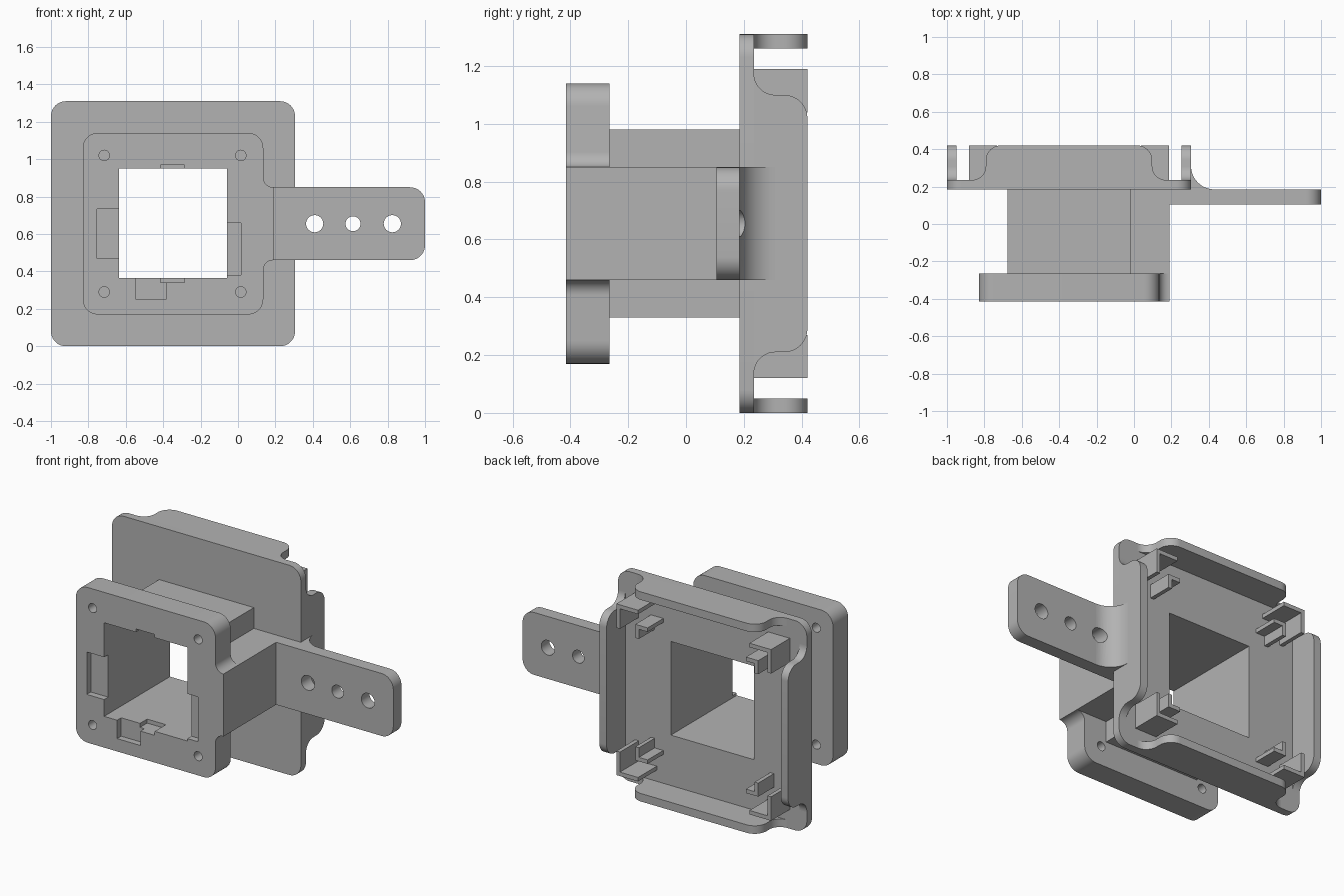
import bpy, bmesh, math
from mathutils import Vector

if "Cube" in bpy.data.objects:
    bpy.data.objects.remove(bpy.data.objects["Cube"])

grey = bpy.data.materials.new("mid_grey")
grey.diffuse_color = (0.45, 0.45, 0.45, 1)
grey.use_nodes = True
grey.node_tree.nodes["Principled BSDF"].inputs["Base Color"].default_value = grey.diffuse_color
CX, CZ = -0.3475, 0.655          # centre of the square housing


def rounded(pts, steps=10):
    """Points (a, b, radius) -> outline with filleted corners, convex or concave."""
    out = []
    for i, (a, b, r) in enumerate(pts):
        p = Vector((a, b))
        if not r:
            out.append(p)
            continue
        u = (Vector(pts[i - 1][:2]) - p).normalized()
        v = (Vector(pts[(i + 1) % len(pts)][:2]) - p).normalized()
        half = u.angle(v) / 2
        c = p + (u + v).normalized() * r / math.sin(half)
        s, e = p + u * r / math.tan(half) - c, p + v * r / math.tan(half) - c
        sweep = s.angle_signed(e)
        for k in range(steps + 1):
            t = -sweep * k / steps
            out.append(c + Vector((s.x * math.cos(t) - s.y * math.sin(t),
                                   s.x * math.sin(t) + s.y * math.cos(t))))
    return out


def rect(a0, a1, b0, b1, r=0):
    return rounded([(a0, b0, r), (a1, b0, r), (a1, b1, r), (a0, b1, r)])


def circle(a, b, r, n=32):
    return [Vector((a + r * math.cos(k * math.tau / n), b + r * math.sin(k * math.tau / n)))
            for k in range(n)]


def prism(name, outline, d0, d1, axis="y"):
    """Extrude an outline along an axis: y takes (x,z), z takes (x,y), x takes (y,z)."""
    place = {"y": lambda p, d: (p.x, d, p.y), "z": lambda p, d: (p.x, p.y, d),
             "x": lambda p, d: (d, p.x, p.y)}[axis]
    bm = bmesh.new()
    f = bm.faces.new([bm.verts.new(place(p, d0)) for p in outline])
    ext = bmesh.ops.extrude_face_region(bm, geom=[f])["geom"]
    shift = Vector(place(Vector((0, 0)), d1 - d0))
    bmesh.ops.translate(bm, vec=shift, verts=[g for g in ext if isinstance(g, bmesh.types.BMVert)])
    bmesh.ops.recalc_face_normals(bm, faces=bm.faces)
    me = bpy.data.meshes.new(name)
    bm.to_mesh(me)
    bm.free()
    ob = bpy.data.objects.new(name, me)
    me.materials.append(grey)
    bpy.context.collection.objects.link(ob)
    return ob


def cut(ob, outline, d0, d1):
    cutter = prism("cutter", outline, d0, d1)
    cutter.hide_render = True
    m = ob.modifiers.new("cut", "BOOLEAN")
    m.operation, m.solver, m.object = "DIFFERENCE", "EXACT", cutter
    bpy.context.view_layer.objects.active = ob
    bpy.ops.object.modifier_apply(modifier=m.name)
    bpy.data.objects.remove(cutter)


opening = rect(-0.635, -0.06, 0.365, 0.95)

# Front flange with the step that runs into the arm block
flange = prism("front_flange", rounded([
    (-0.83, 0.17, 0.08), (0.135, 0.17, 0.08), (0.135, 0.46, 0.053), (0.19, 0.46, 0),
    (0.19, 0.85, 0), (0.135, 0.85, 0.053), (0.135, 1.14, 0.08), (-0.83, 1.14, 0.08)]),
    -0.415, -0.265)
cut(flange, opening, -1, 1)
# Shallow pockets and key notches around the opening
for x0, x1, z0, z1, depth in [(-0.755, -0.6, 0.47, 0.735, 0.04), (-0.1, 0.015, 0.38, 0.66, 0.04),
                              (-0.545, -0.385, 0.25, 0.4, 0.04), (-0.415, -0.285, 0.34, 0.4, 0.11),
                              (-0.415, -0.285, 0.9, 0.97, 0.11)]:
    cut(flange, rect(x0, x1, z0, z1), -0.5, -0.415 + depth)
# Screw holes
for x in (-0.715, 0.015):
    for z in (0.29, 1.02):
        cut(flange, circle(x, z, 0.028), -1, 1)

# Square tube
tube = prism("square_tube", rect(-0.675, -0.02, 0.33, 0.98), -0.265, 0.185)
cut(tube, opening, -1, 1)

# Back plate
plate = prism("back_plate", rect(-1, 0.305, 0, 1.31, 0.08), 0.185, 0.235)
cut(plate, opening, -1, 1)

# Block joining tube and arm
block = prism("arm_block", rect(-0.02, 0.19, 0.46, 0.85), -0.265, 0.185)

# Arm and its rear fillet, drilled three times
arm = prism("arm", rounded([(0.19, 0.46, 0), (1, 0.46, 0.08), (1, 0.85, 0.08), (0.19, 0.85, 0)]),
            0.105, 0.185)
R = 0.125
curve = [Vector((0.305 + R - R * math.sin(t), 0.185 + R - R * math.cos(t)))
         for t in [k * math.pi / 24 for k in range(13)]]
web = prism("arm_fillet", [Vector((0.305, 0.185))] + curve, 0.46, 0.85, "z")
for x, r in ((0.41, 0.046), (0.615, 0.04), (0.825, 0.046)):
    cut(arm, circle(x, 0.655, r), 0, 1)
cut(web, circle(0.41, 0.655, 0.046), 0, 1)


# Rim walls: rounded tops, flared feet
def rim(centre):
    half = [(0.525, 0.235, 0), (0.445, 0.235, 0.074), (0.445, 0.42, 0.08)]
    return rounded([(centre + a, y, r) for a, y, r in half] +
                   [(centre - a, y, r) for a, y, r in reversed(half)])


walls = [prism("top_rim", rim(CX), 1.26, 1.31, "z"), prism("bottom_rim", rim(CX), 0, 0.05, "z")]
side = [Vector((p.y, p.x)) for p in rim(CZ)]
walls += [prism("left_rim", side, -1, -0.95, "x"), prism("right_rim", side, 0.255, 0.305, "x")]

# Corner clips: a large outer and small inner angle at each corner
for sx in (-1, 1):
    for sz in (-1, 1):
        for name, h, leg, t, y1 in (("outer_clip", 0.535, 0.15, 0.025, 0.42),
                                    ("inner_clip", 0.425, 0.085, 0.025, 0.39)):
            pts = [(h, h), (h - leg, h), (h - leg, h - t), (h - t, h - t), (h - t, h - leg), (h, h - leg)]
            prism(name, [Vector((CX + sx * a, CZ + sz * b)) for a, b in pts], 0.235, y1)

# Smooth the rounded edges, keep corners crisp
bpy.ops.object.select_all(action="DESELECT")
for ob in bpy.context.scene.objects:
    ob.select_set(True)
bpy.context.view_layer.objects.active = plate
bpy.ops.object.shade_smooth_by_angle(angle=math.radians(30))
